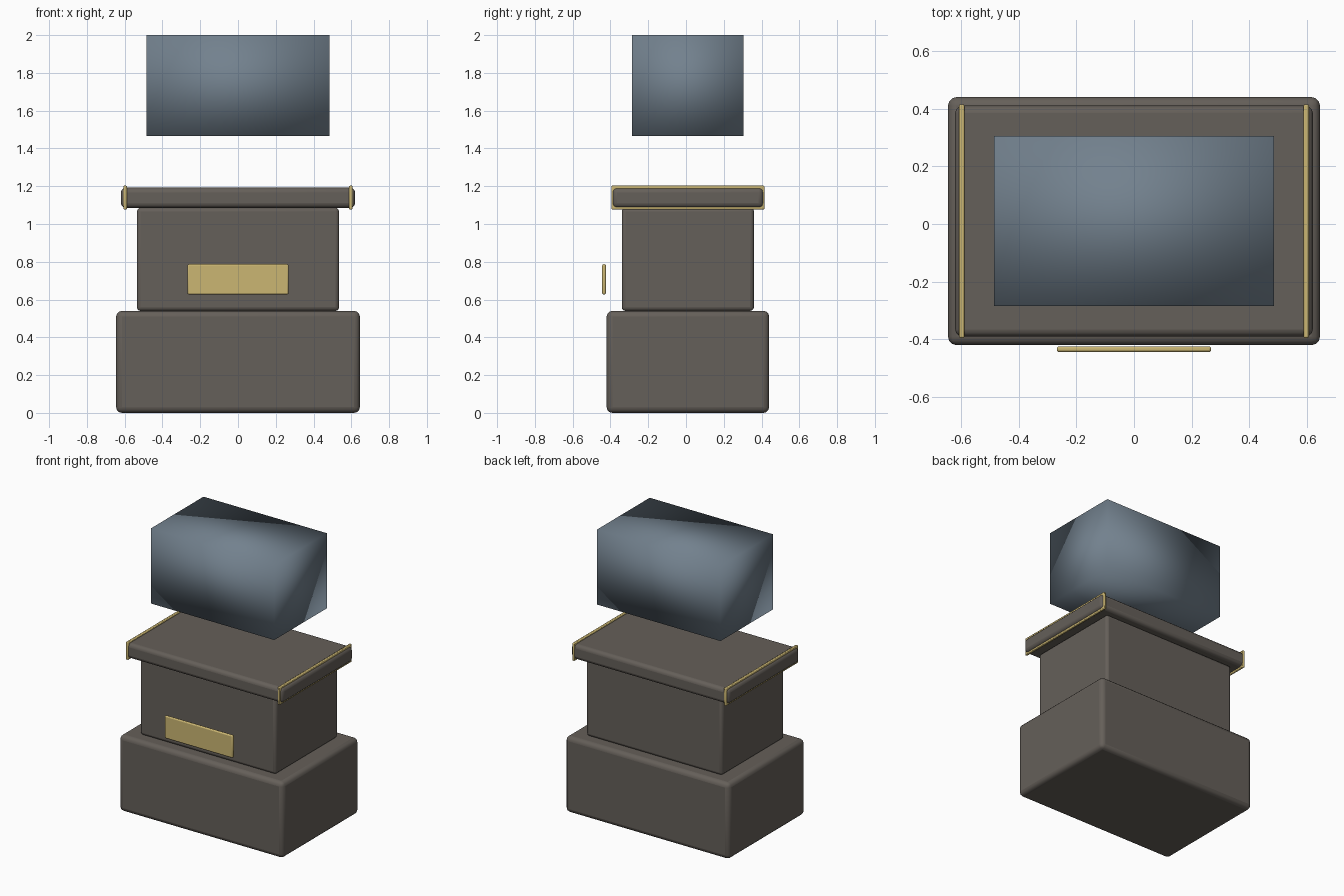
import bpy
from math import radians

if "Cube" in bpy.data.objects:
    bpy.data.objects.remove(bpy.data.objects["Cube"])

CY = 0.01  # shared depth centre of the stacked parts


def material(name, rgb):
    m = bpy.data.materials.new(name)
    m.diffuse_color = (*rgb, 1)
    m.use_nodes = True
    m.node_tree.nodes["Principled BSDF"].inputs["Base Color"].default_value = m.diffuse_color
    return m


stone = material("dark_stone", (0.13, 0.115, 0.10))
brass = material("brass", (0.60, 0.47, 0.17))
glass = material("blue_grey", (0.17, 0.22, 0.27))


def box(name, centre, size, mat, bevel=0.0, segments=3):
    bpy.ops.mesh.primitive_cube_add(size=1, location=centre)
    ob = bpy.context.object
    ob.name = name
    ob.scale = size
    bpy.ops.object.transform_apply(location=False, rotation=False, scale=True)
    ob.data.materials.append(mat)
    if bevel:
        mod = ob.modifiers.new("soft_edges", 'BEVEL')
        mod.width = bevel
        mod.segments = segments
        bpy.ops.object.shade_smooth_by_angle(angle=radians(40))
    else:
        bpy.ops.object.shade_smooth()
    return ob


# Stacked pedestal
box("base_block", (0, CY, 0.27), (1.29, 0.86, 0.54), stone, 0.03)
box("middle_block", (0, CY, 0.813), (1.07, 0.70, 0.546), stone, 0.02)
box("top_slab", (0, CY, 1.139), (1.24, 0.80, 0.106), stone, 0.025)

# Brass straps around the slab ends
for side, x in (("left", -0.597), ("right", 0.597)):
    box(f"{side}_strap", (x, CY, 1.14), (0.018, 0.81, 0.126), brass, 0.005, 2)

# Plaque standing off the front
box("front_plaque", (0, -0.434, 0.707), (0.535, 0.02, 0.16), brass, 0.007, 2)

# Floating smooth-shaded display volume
box("display_volume", (0, CY, 1.733), (0.97, 0.59, 0.534), glass)
